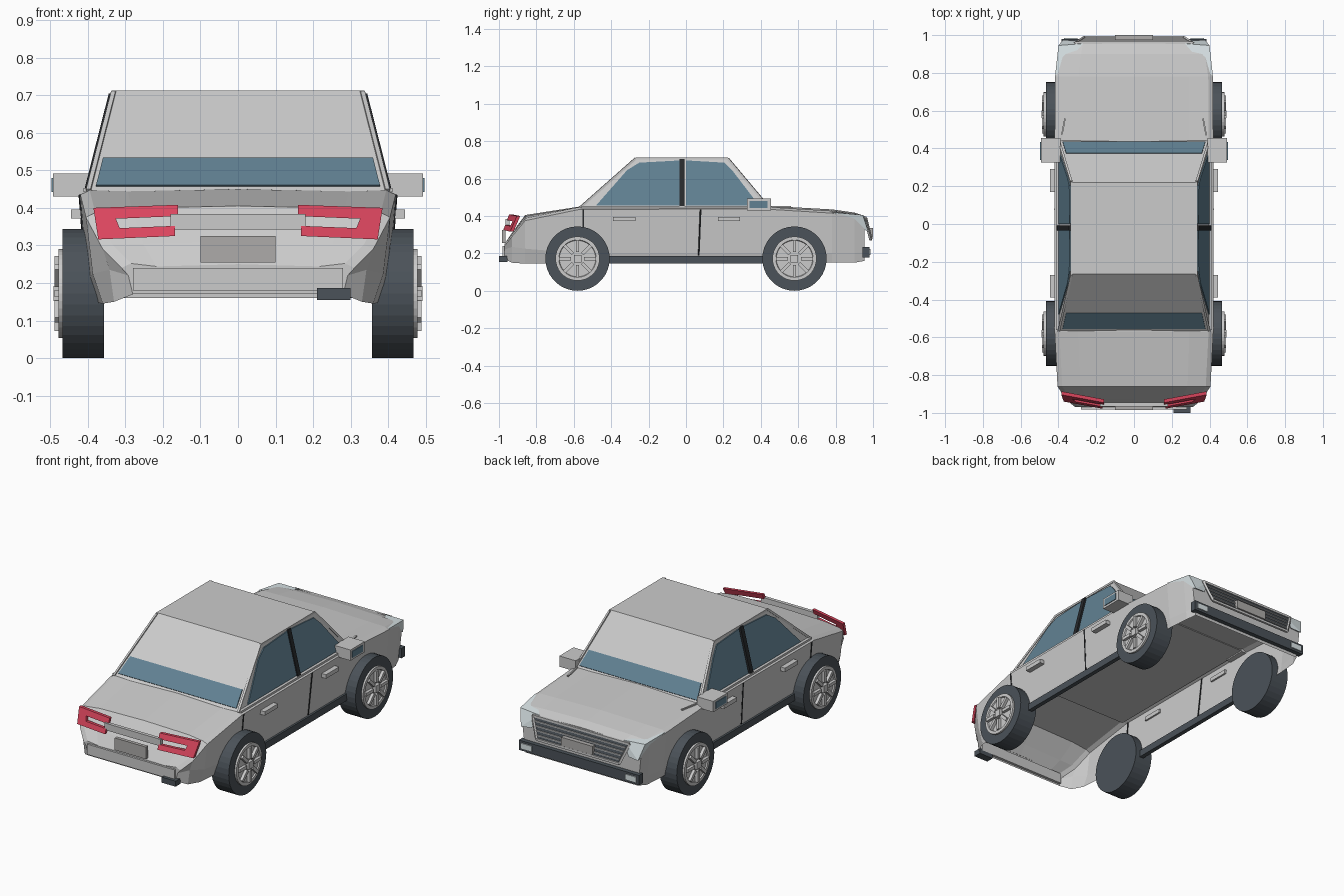
import bpy, bmesh, math
from mathutils import Vector

if "Cube" in bpy.data.objects:
    bpy.data.objects.remove(bpy.data.objects["Cube"])


def material(name, rgb):
    m = bpy.data.materials.new(name)
    m.diffuse_color = (*rgb, 1)
    m.use_nodes = True
    m.node_tree.nodes["Principled BSDF"].inputs["Base Color"].default_value = m.diffuse_color
    return m


DARK = material("dark_rubber", (0.07, 0.085, 0.1))
BLACK = material("black_trim", (0.02, 0.022, 0.025))
GLASS = material("tinted_glass", (0.12, 0.22, 0.29))
RED = material("red_lens", (0.7, 0.06, 0.11))
LENS = material("pale_lens", (0.72, 0.8, 0.82))
PLATE = material("plate_grey", (0.42, 0.41, 0.4))


def finish(name, bm, mat=None):
    bmesh.ops.recalc_face_normals(bm, faces=bm.faces)
    me = bpy.data.meshes.new(name)
    bm.to_mesh(me)
    bm.free()
    ob = bpy.data.objects.new(name, me)
    bpy.context.collection.objects.link(ob)
    if mat:
        me.materials.append(mat)
    return ob


def box(name, x, y, z, mat=None):
    """Box from (min, max) ranges."""
    bm = bmesh.new()
    bmesh.ops.create_cube(bm, size=1)
    for v in bm.verts:
        for i, r in enumerate((x, y, z)):
            v.co[i] = (r[0] + r[1]) / 2 + v.co[i] * (r[1] - r[0])
    return finish(name, bm, mat)


def side_box(name, x, y, z, mat=None):
    box(name + "_right", x, y, z, mat)
    box(name + "_left", (-x[1], -x[0]), y, z, mat)


def prism(name, pts, offset, mat=None):
    """Flat outline in space given a thickness."""
    bm = bmesh.new()
    f = bm.faces.new([bm.verts.new(p) for p in pts])
    ext = bmesh.ops.extrude_face_region(bm, geom=[f], use_keep_orig=True)
    for v in ext["geom"]:
        if isinstance(v, bmesh.types.BMVert):
            v.co += Vector(offset)
    return finish(name, bm, mat)


def hull(name, pts, mat=None):
    bm = bmesh.new()
    for p in pts:
        bm.verts.new(p)
    bmesh.ops.convex_hull(bm, input=bm.verts)
    bmesh.ops.dissolve_limit(bm, angle_limit=0.02, verts=bm.verts, edges=bm.edges)
    return finish(name, bm, mat)


def beam(name, p, q, size, mat=None):
    ob = box(name, (-size / 2, size / 2), (-size / 2, size / 2), (0, 1), mat)
    d = Vector(q) - Vector(p)
    rot = d.to_track_quat('Z', 'Y')
    for v in ob.data.vertices:
        v.co = rot @ Vector((v.co.x, v.co.y, v.co.z * d.length)) + Vector(p)
    return ob


# Body shell: lofted cross-sections, open underneath
# y, half width, bottom half width, top z, shoulder z, waist z, bottom z
sections = [(-0.97, 0.31, 0.28, 0.25, 0.24, 0.22, 0.17),
            (-0.93, 0.36, 0.33, 0.31, 0.29, 0.235, 0.15),
            (-0.86, 0.405, 0.36, 0.405, 0.375, 0.225, 0.145),
            (-0.57, 0.42, 0.39, 0.45, 0.435, 0.20, 0.15),
            (0.42, 0.42, 0.39, 0.455, 0.437, 0.20, 0.15),
            (0.78, 0.418, 0.39, 0.435, 0.415, 0.20, 0.15),
            (0.90, 0.40, 0.38, 0.418, 0.395, 0.20, 0.15),
            (0.955, 0.385, 0.36, 0.40, 0.37, 0.21, 0.16)]
bm = bmesh.new()
rings = []
for y, w, wb, zt, zs, zm, zb in sections:
    half = [(0.7 * w, zt - 0.006), (w - 0.025, zs + 0.012), (w, zs), (w - 0.018, zm), (wb, zb)]
    full = [(-x, z) for x, z in reversed(half)] + [(0, zt)] + half
    rings.append([bm.verts.new((x, y, z)) for x, z in full])
for a, b in zip(rings, rings[1:]):
    for i in range(len(a) - 1):
        bm.faces.new((a[i], a[i + 1], b[i + 1], b[i]))
bm.faces.new(rings[0])
bm.faces.new(rings[-1])
finish("body_shell", bm)

# Cabin
base_z, roof_z = 0.437, 0.713


def cabin(z):
    """Half width, rear y and front y of the cabin at height z."""
    t = (z - base_z) / (roof_z - base_z)
    return 0.40 - 0.07 * t, -0.575 + 0.31 * t, 0.45 - 0.23 * t


hull("cabin", [(s * cabin(z)[0], cabin(z)[k], z)
               for s in (-1, 1) for z in (base_z, roof_z) for k in (1, 2)])

# Front and rear glass strips
for name, k, out in (("rear_glass", 1, -1), ("windscreen", 2, 1)):
    pts = [(s * (cabin(z)[0] - 0.017), cabin(z)[k], z)
           for z, s in ((0.457, -1), (0.457, 1), (0.53, 1), (0.53, -1))]
    prism(name, pts, (0, out * 0.004, 0.004), GLASS)

# Side windows, pillars and rails
for s, side in ((1, "right"), (-1, "left")):
    def wall(y, z):
        return (s * cabin(z)[0], y, z)
    rear = [(-0.48, 0.457), (-0.315, 0.645), (-0.25, 0.685), (-0.03, 0.697), (-0.03, 0.457)]
    front = [(0.0, 0.457), (0.0, 0.697), (0.205, 0.685), (0.25, 0.64), (0.39, 0.457)]
    prism("rear_window_" + side, [wall(*p) for p in rear], (s * 0.006, 0, 0), GLASS)
    prism("front_window_" + side, [wall(*p) for p in front], (s * 0.006, 0, 0), GLASS)
    prism("centre_pillar_" + side,
          [wall(*p) for p in ((-0.035, 0.45), (-0.035, 0.705), (-0.007, 0.705), (-0.007, 0.45))],
          (s * 0.012, 0, 0), BLACK)
    (wb, rb, fb), (wt, rt, ft) = cabin(0.445), cabin(0.709)
    path = [(s * wb, rb, 0.445), (s * wt, rt, 0.707), (s * wt, ft, 0.707), (s * wb, fb, 0.445)]
    for n, p, q in zip(("rear_pillar_", "roof_rail_", "front_pillar_"), path, path[1:]):
        beam(n + side, p, q, 0.012)
    beam("hood_seam_" + side, (s * 0.388, 0.44, 0.45), (s * 0.365, 0.56, 0.45), 0.008)

# Side trim
side_box("belt_trim", (0.39, 0.412), (-0.56, 0.42), (0.442, 0.453))
side_box("sill", (0.385, 0.41), (-0.43, 0.43), (0.145, 0.185), DARK)
side_box("rear_door_handle", (0.405, 0.445), (-0.39, -0.27), (0.372, 0.395))
side_box("front_door_handle", (0.405, 0.445), (0.17, 0.29), (0.372, 0.395))
for s, side in ((1, "right"), (-1, "left")):
    beam("door_gap_" + side, (s * 0.401, 0.068, 0.19), (s * 0.42, 0.078, 0.435), 0.007, BLACK)
    beam("rear_gap_" + side, (s * 0.412, -0.55, 0.34), (s * 0.42, -0.55, 0.435), 0.007, BLACK)

# Mirrors
side_box("mirror", (0.388, 0.493), (0.325, 0.455), (0.43, 0.492))
side_box("mirror_glass", (0.49, 0.497), (0.34, 0.435), (0.442, 0.48), GLASS)

# Tail: lamps, light bar, plate, bumper and exhaust
lamp = [(0.16, 0.408), (0.385, 0.40), (0.372, 0.316), (0.168, 0.325),
        (0.168, 0.352), (0.315, 0.346), (0.325, 0.371), (0.16, 0.378)]
for s, side in ((1, "right"), (-1, "left")):
    pts = [(s * x, -0.965 + (x - 0.16) * 0.2 + (z - 0.36) * 0.4, z) for x, z in lamp]
    prism("tail_lamp_" + side, pts, (0, 0.018, 0), RED)
box("tail_light_bar", (-0.18, 0.18), (-0.965, -0.945), (0.343, 0.383))
box("rear_plate", (-0.1, 0.1), (-0.985, -0.965), (0.255, 0.325), PLATE)
box("rear_bumper", (-0.28, 0.28), (-0.982, -0.955), (0.18, 0.24))
box("exhaust", (0.21, 0.30), (-1.0, -0.955), (0.155, 0.187), DARK)

# Nose: grille, headlamps, plate and bumper


def nose_y(z):
    return 0.95 + (0.395 - z) * 0.25


corners = [(-0.31, 0.39), (0.31, 0.39), (0.265, 0.275), (-0.265, 0.275)]
prism("grille_panel", [(x, nose_y(z), z) for x, z in corners], (0, 0.008, 0), DARK)
for i, (a, b) in enumerate(zip(corners, corners[1:] + corners[:1])):
    beam(f"grille_frame_{i}", (a[0], nose_y(a[1]) + 0.008, a[1]),
         (b[0], nose_y(b[1]) + 0.008, b[1]), 0.013)
for i in range(4):
    z = 0.297 + i * 0.023
    w = 0.255 + (z - 0.275) * 0.39
    box(f"grille_slat_{i}", (-w, w), (nose_y(z), nose_y(z) + 0.014), (z - 0.003, z + 0.003))
box("front_plate", (-0.1, 0.1), (0.975, 1.0), (0.285, 0.335), PLATE)
box("front_bumper", (-0.385, 0.385), (0.945, 0.98), (0.178, 0.235), DARK)
side_box("fog_lamp", (0.30, 0.37), (0.97, 0.986), (0.19, 0.223), LENS)
for s, side in ((1, "right"), (-1, "left")):
    hull("headlamp_" + side, [(s * x, y, z) for x, y, z in (
        (0.27, 0.955, 0.40), (0.418, 0.78, 0.42), (0.40, 0.945, 0.405),
        (0.375, 0.975, 0.315), (0.31, 0.97, 0.32))], LENS)


# Wheels: tyre, rim ring, spokes and hub
def lathe(name, s, yc, profile, mat=None, n=36):
    """Closed (x, radius) profile spun around the axle."""
    zc = 0.172
    bm = bmesh.new()
    rows = []
    for i in range(n):
        a = 2 * math.pi * i / n
        rows.append([bm.verts.new((s * x, yc + r * math.sin(a), zc + r * math.cos(a)))
                     for x, r in profile])
    for a, b in zip(rows, rows[1:] + rows[:1]):
        for i in range(len(profile) - 1):
            bm.faces.new((a[i], a[i + 1], b[i + 1], b[i]))
    bmesh.ops.remove_doubles(bm, verts=bm.verts, dist=1e-5)
    return finish(name, bm, mat)


for s, side in ((1, "right"), (-1, "left")):
    for yc, end in ((-0.58, "rear"), (0.58, "front")):
        tag = f"_{end}_{side}"
        lathe("tyre" + tag, s, yc, [(0.357, 0), (0.357, 0.172), (0.467, 0.172), (0.467, 0)], DARK)
        lathe("rim_ring" + tag, s, yc, [(0.46, 0.118), (0.478, 0.118), (0.478, 0.1),
                                        (0.471, 0.097), (0.471, 0)])
        for k in range(8):
            a = 2 * math.pi * k / 8
            d = Vector((0, math.sin(a), math.cos(a)))
            c = Vector((s * 0.479, yc, 0.172))
            beam(f"spoke_{k}" + tag, c + d * 0.035, c + d * 0.1, 0.018)
        box("hub" + tag, tuple(sorted((s * 0.465, s * 0.491))),
            (yc - 0.02, yc + 0.02), (0.152, 0.192))
